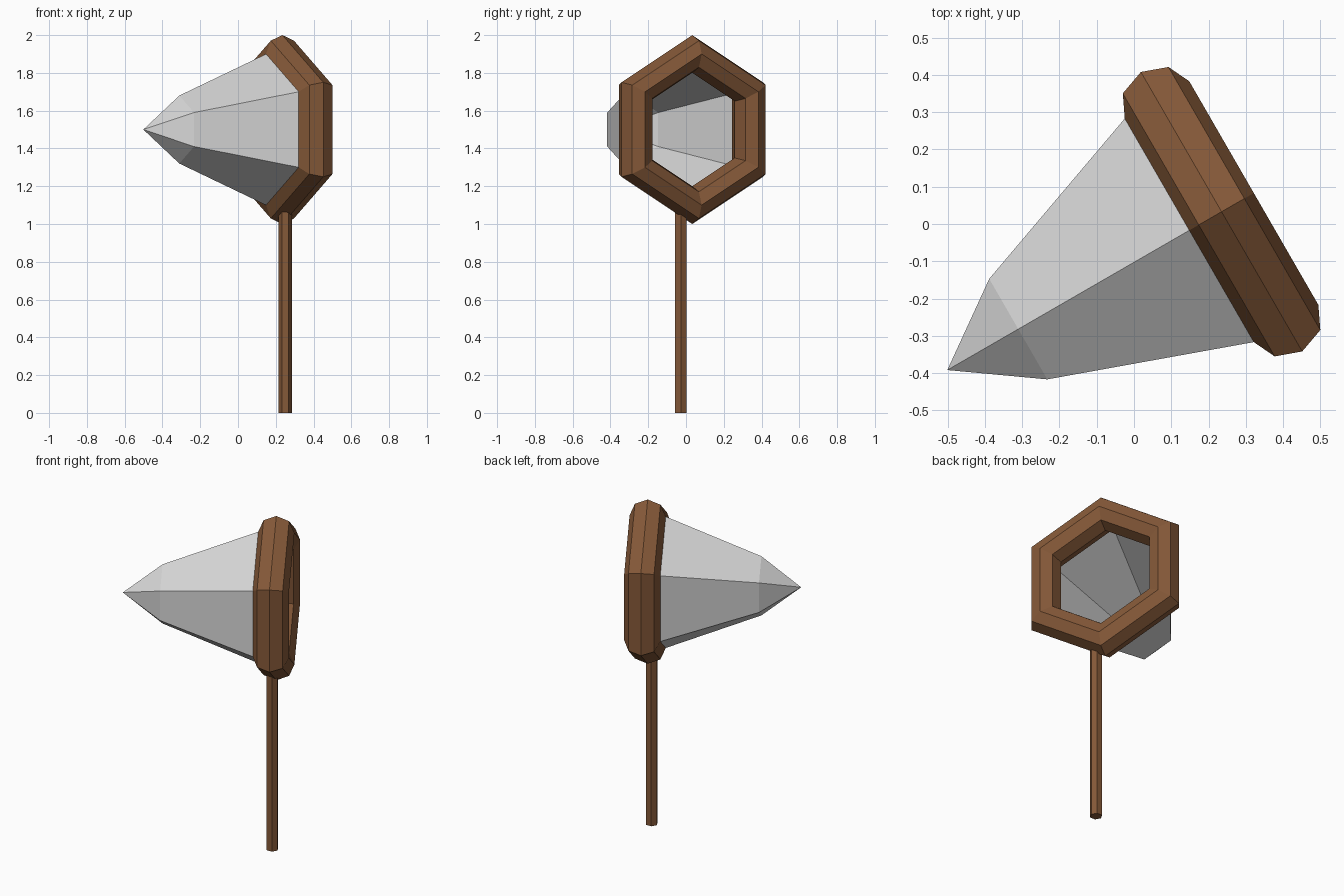
import bpy, bmesh
from math import radians, cos, sin, tau
from mathutils import Matrix, Vector

cube = bpy.data.objects.get("Cube")
if cube:
    bpy.data.objects.remove(cube, do_unlink=True)


def make_material(name, rgb):
    m = bpy.data.materials.new(name)
    m.use_nodes = True
    m.diffuse_color = (*rgb, 1)
    bsdf = next(n for n in m.node_tree.nodes if n.type == 'BSDF_PRINCIPLED')
    bsdf.inputs["Base Color"].default_value = (*rgb, 1)
    bsdf.inputs["Roughness"].default_value = 0.9
    return m


wood = make_material("brown wood", (0.235, 0.1, 0.04))
mesh_cloth = make_material("pale netting", (0.68, 0.68, 0.68))

# Hoop frame: local z is the opening direction, local x points up
opening = Vector((cos(radians(30)), sin(radians(30)), 0))
up = Vector((0, 0, 1))
hoop_frame = (Matrix.Translation((0.235, 0.033, 1.5)) @
              Matrix((up, opening.cross(up), opening)).transposed().to_4x4())

# Hoop: six-sided ring with an eight-sided section
bpy.ops.mesh.primitive_torus_add(major_segments=6, minor_segments=8,
                                 major_radius=0.4, minor_radius=0.1)
hoop = bpy.context.object
hoop.name = "hoop"
hoop.matrix_world = hoop_frame
hoop.data.materials.append(wood)

# Handle: hexagonal pole whose top sits inside the hoop
bpy.ops.mesh.primitive_cylinder_add(vertices=6, radius=0.035, depth=1.09,
                                    location=(0.25, -0.027, 0.545),
                                    rotation=(0, 0, radians(90)))
handle = bpy.context.object
handle.name = "handle"
handle.data.materials.append(wood)

# Net bag: open hexagonal sheet narrowing to a point behind the hoop
bm = bmesh.new()
rings = [[bm.verts.new((r * cos(tau * i / 6), r * sin(tau * i / 6), d))
          for i in range(6)] for r, d in ((0.4, -0.1), (0.18, -0.63))]
tip = bm.verts.new((0, 0, -0.85))
for i in range(6):
    j = (i + 1) % 6
    bm.faces.new((rings[0][j], rings[0][i], rings[1][i], rings[1][j]))
    bm.faces.new((rings[1][j], rings[1][i], tip))
bm.normal_update()
mesh = bpy.data.meshes.new("net_bag")
bm.to_mesh(mesh)
bm.free()
mesh.materials.append(mesh_cloth)
net = bpy.data.objects.new("net_bag", mesh)
net.matrix_world = hoop_frame
bpy.context.collection.objects.link(net)
